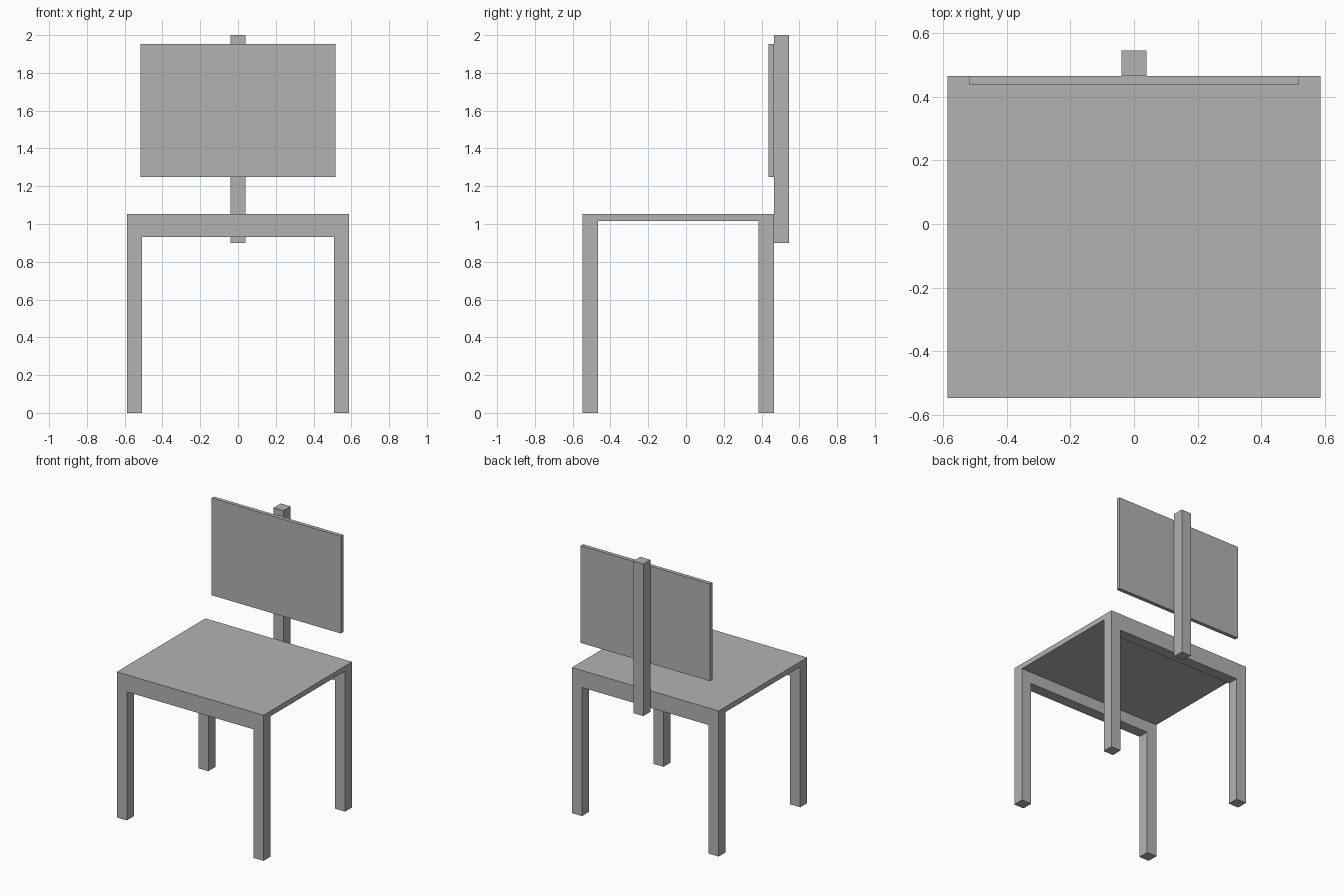
import bpy

cube = bpy.data.objects.get("Cube")
if cube:
    bpy.data.objects.remove(cube, do_unlink=True)

grey = bpy.data.materials.new("plain grey")
grey.use_nodes = True
colour = (0.45, 0.45, 0.45, 1)
grey.diffuse_color = colour
grey.node_tree.nodes["Principled BSDF"].inputs["Base Color"].default_value = colour


def box(name, x, y, z):
    """Box spanning the given (low, high) range on each axis."""
    spans = (x, y, z)
    bpy.ops.mesh.primitive_cube_add(size=1, location=[(a + b) / 2 for a, b in spans])
    obj = bpy.context.object
    obj.name = name
    obj.scale = [b - a for a, b in spans]
    bpy.ops.object.transform_apply(location=False, rotation=False, scale=True)
    obj.data.materials.append(grey)
    return obj


BAR = 0.08
HALF = 0.587
FRONT, BACK = -0.547, 0.465
SEAT_LOW, SEAT_TOP = 1.015, 1.053
RAIL_LOW = 0.93

# Seat panel
box("seat", (-HALF, HALF), (FRONT, BACK), (SEAT_LOW, SEAT_TOP))

# Legs and the rails joining each pair under the seat
for end, y in (("front", (FRONT, FRONT + BAR)), ("back", (BACK - BAR, BACK))):
    box(end + "_left_leg", (HALF - BAR, HALF), y, (0, SEAT_LOW))
    box(end + "_right_leg", (-HALF, BAR - HALF), y, (0, SEAT_LOW))
    box(end + "_rail", (BAR - HALF, HALF - BAR), y, (RAIL_LOW, SEAT_LOW))

# Upright behind the seat, carrying the thin backrest
box("back_post", (-BAR / 2, BAR / 2), (BACK, BACK + BAR), (0.9, 2))
box("backrest", (-0.517, 0.517), (0.437, BACK), (1.25, 1.953))
